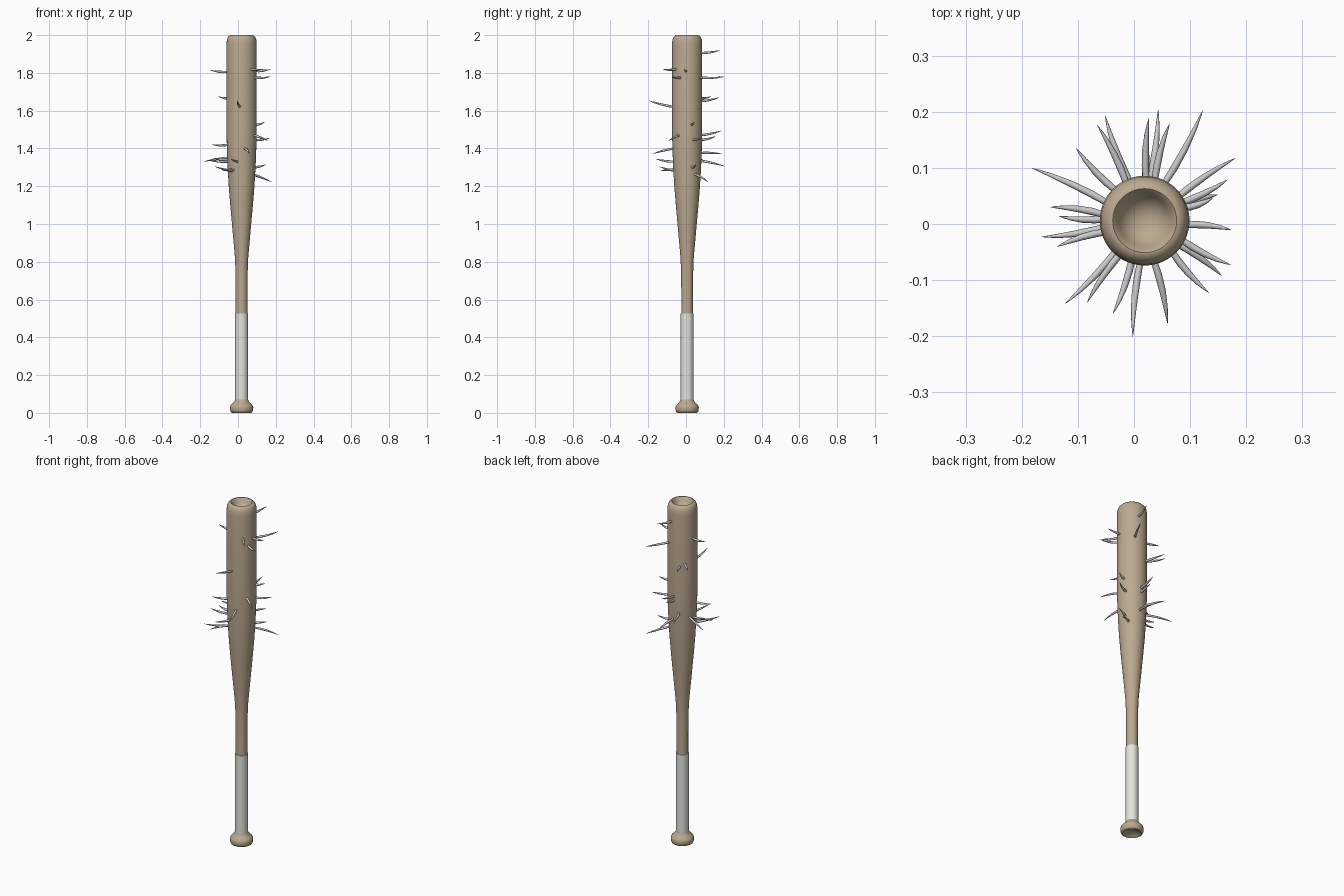
import bpy, bmesh, math
from mathutils import Vector

if "Cube" in bpy.data.objects:
    bpy.data.objects.remove(bpy.data.objects["Cube"])

AX, AY = 0.019, 0.006  # bat axis


def material(name, col):
    m = bpy.data.materials.new(name)
    m.diffuse_color = (*col, 1)
    m.use_nodes = True
    m.node_tree.nodes["Principled BSDF"].inputs["Base Color"].default_value = m.diffuse_color
    return m


def finish(bm, name, mat=None, angle=40):
    bmesh.ops.recalc_face_normals(bm, faces=bm.faces)
    me = bpy.data.meshes.new(name)
    bm.to_mesh(me)
    bm.free()
    ob = bpy.data.objects.new(name, me)
    bpy.context.collection.objects.link(ob)
    if mat:
        me.materials.append(mat)
    bpy.ops.object.select_all(action='DESELECT')
    ob.select_set(True)
    bpy.context.view_layer.objects.active = ob
    bpy.ops.object.shade_smooth_by_angle(angle=math.radians(angle))
    return ob


def skin(bm, rings):
    for a, b in zip(rings, rings[1:]):
        n = max(len(a), len(b))
        for i in range(n):
            j = (i + 1) % n
            if len(a) == 1:
                bm.faces.new((a[0], b[i], b[j]))
            elif len(b) == 1:
                bm.faces.new((a[i], a[j], b[0]))
            else:
                bm.faces.new((a[i], a[j], b[j], b[i]))


def lathe(name, profile, mat, n=48):
    bm = bmesh.new()
    rings = []
    for r, z in profile:
        if r == 0:
            rings.append([bm.verts.new((AX, AY, z))])
        else:
            rings.append([bm.verts.new((AX + r * math.cos(2 * math.pi * i / n),
                                        AY + r * math.sin(2 * math.pi * i / n), z)) for i in range(n)])
    skin(bm, rings)
    return finish(bm, name, mat)


wood = material("wood", (0.50, 0.40, 0.28))
wrap = material("wrap", (0.78, 0.78, 0.74))

# wooden body: dished knob, thin handle, flared barrel, cupped end
knob = [(0, 0.018), (0.025, 0.014), (0.042, 0.006), (0.05, 0.0), (0.057, 0.004), (0.061, 0.014),
        (0.062, 0.03), (0.058, 0.04), (0.048, 0.05), (0.039, 0.06), (0.034, 0.07)]
barrel = [(0.031, 0.09), (0.031, 0.65), (0.032, 0.74), (0.035, 0.82), (0.042, 0.9), (0.051, 1.0),
          (0.06, 1.1), (0.068, 1.2), (0.074, 1.3), (0.078, 1.4), (0.08, 1.5), (0.08, 1.95)]
cup = [(0.078, 1.975), (0.072, 1.99), (0.063, 1.999), (0.057, 2.0), (0.051, 1.994),
       (0.045, 1.98), (0.034, 1.965), (0.018, 1.956), (0, 1.953)]
lathe("bat_body", knob + barrel + cup, wood)

# grip wrap sleeve
lathe("grip_wrap", [(0.03, 0.07), (0.034, 0.07), (0.034, 0.527), (0.03, 0.527)], wrap)


def radius_at(z):
    for (r0, z0), (r1, z1) in zip(barrel, barrel[1:]):
        if z0 <= z <= z1:
            return r0 + (r1 - r0) * (z - z0) / (z1 - z0)
    return 0.08


# curved spikes: tip x, tip y, tip z, base z
spikes = [
    (-.183, .100, 1.33, 1.35), (-.104, .136, 1.675, 1.665), (-.066, .177, 1.67, 1.65),
    (-.052, .195, 1.37, 1.375), (.018, .159, 1.465, 1.445), (.027, .191, 1.495, 1.47),
    (.043, .205, 1.305, 1.335), (.064, .180, 1.92, 1.905), (.123, .204, 1.78, 1.775),
    (.182, .118, 1.22, 1.265), (.168, .080, 1.455, 1.445), (.150, .052, 1.315, 1.30),
    (.142, .048, 1.54, 1.525), (.174, -.011, 1.82, 1.81), (.173, -.073, 1.78, 1.775),
    (.157, -.093, 1.44, 1.47), (.134, -.123, 1.82, 1.82), (.060, -.179, 1.37, 1.40),
    (-.002, -.202, 1.655, 1.62), (-.038, -.161, 1.345, 1.33), (-.084, -.141, 1.28, 1.285),
    (-.124, -.143, 1.305, 1.28), (-.138, -.041, 1.42, 1.42), (-.166, -.023, 1.34, 1.33),
    (-.150, .030, 1.815, 1.805), (-.134, .014, 1.35, 1.34),
]
bm = bmesh.new()
for k, (x, y, z, zb) in enumerate(spikes):
    tip = Vector((x, y, z))
    out = Vector((x - AX, y - AY, 0)).normalized()
    side = Vector((-out.y, out.x, 0))
    base = Vector((AX, AY, zb)) + out * (radius_at(zb) - 0.01)
    bend = side * (0.004 if k % 2 else -0.004) + Vector((0, 0, 0.004 if z < zb else -0.004))
    rings = []
    for t, r in ((0, .0055), (.25, .0065), (.5, .0058), (.75, .0038), (.92, .0016)):
        c = base.lerp(tip, t) + bend * 4 * t * (1 - t)
        rings.append([bm.verts.new(c + side * r * math.cos(i * math.pi / 4)
                                   + Vector((0, 0, r * math.sin(i * math.pi / 4)))) for i in range(8)])
    rings.append([bm.verts.new(tip)])
    skin(bm, rings)
    bm.faces.new(rings[0])
finish(bm, "spikes", None, 60)
